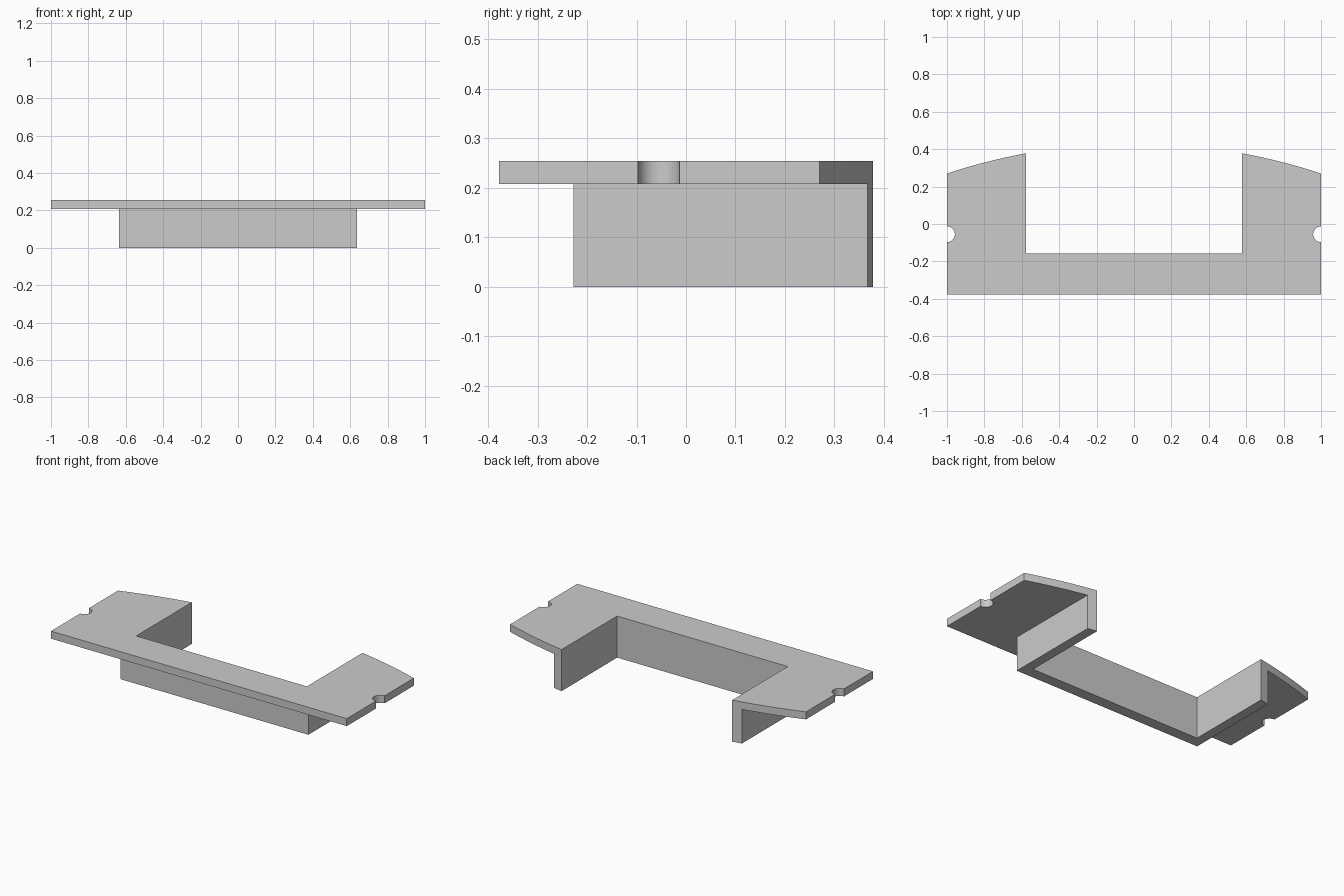
import bpy, bmesh, math

if "Cube" in bpy.data.objects:
    bpy.data.objects.remove(bpy.data.objects["Cube"])

# One plain grey material
grey = bpy.data.materials.new("plain grey")
grey.use_nodes = True
colour = (0.6, 0.6, 0.6, 1)
grey.diffuse_color = colour
grey.node_tree.nodes["Principled BSDF"].inputs["Base Color"].default_value = colour

INNER_X, INNER_Y = 0.577, -0.159   # opening shared by flange and wall
OUTER_X, OUTER_Y = 0.635, -0.227   # outside of the wall
FRONT_Y, BACK_Y = -0.378, 0.378
FLANGE_Z, TOP_Z = 0.208, 0.254
ARC_Y = -2.76                      # centre of the curved rear edge
ARC_R = math.hypot(INNER_X, BACK_Y - ARC_Y)
NOTCH_Y, NOTCH_R = -0.055, 0.042


def rear_arc(x_from, x_to, steps):
    """Points along the curved rear edge."""
    xs = [x_from + (x_to - x_from) * i / steps for i in range(steps + 1)]
    return [(x, ARC_Y + math.sqrt(ARC_R ** 2 - x * x)) for x in xs]


def notch(steps=20):
    """Half-round cut in the side edge, from front to back."""
    angles = [math.pi * (1.5 - i / steps) for i in range(steps + 1)]
    return [(1 + NOTCH_R * math.cos(a), NOTCH_Y + NOTCH_R * math.sin(a)) for a in angles]


def extrude_half(name, half, z0, z1):
    """Mirror a half outline in x and extrude it into a solid."""
    outline = half + [(-x, y) for x, y in reversed(half)]
    bm = bmesh.new()
    face = bm.faces.new([bm.verts.new((x, y, z0)) for x, y in outline])
    new = bmesh.ops.extrude_face_region(bm, geom=[face])["geom"]
    bmesh.ops.translate(bm, vec=(0, 0, z1 - z0),
                        verts=[v for v in new if isinstance(v, bmesh.types.BMVert)])
    bmesh.ops.recalc_face_normals(bm, faces=bm.faces)
    mesh = bpy.data.meshes.new(name)
    bm.to_mesh(mesh)
    bm.free()
    mesh.materials.append(grey)
    obj = bpy.data.objects.new(name, mesh)
    bpy.context.collection.objects.link(obj)
    bpy.ops.object.select_all(action='DESELECT')
    obj.select_set(True)
    bpy.context.view_layer.objects.active = obj
    bpy.ops.object.shade_smooth_by_angle(angle=math.radians(30))
    return obj


# Flat U-shaped flange with curved rear ends and side notches
extrude_half("top_flange",
             [(1, FRONT_Y)] + notch() + rear_arc(1, INNER_X, 10) + [(INNER_X, INNER_Y)],
             FLANGE_Z, TOP_Z)

# Upright U-shaped wall below the opening
extrude_half("lower_wall",
             [(OUTER_X, OUTER_Y)] + rear_arc(OUTER_X, INNER_X, 2) + [(INNER_X, INNER_Y)],
             0, FLANGE_Z)
